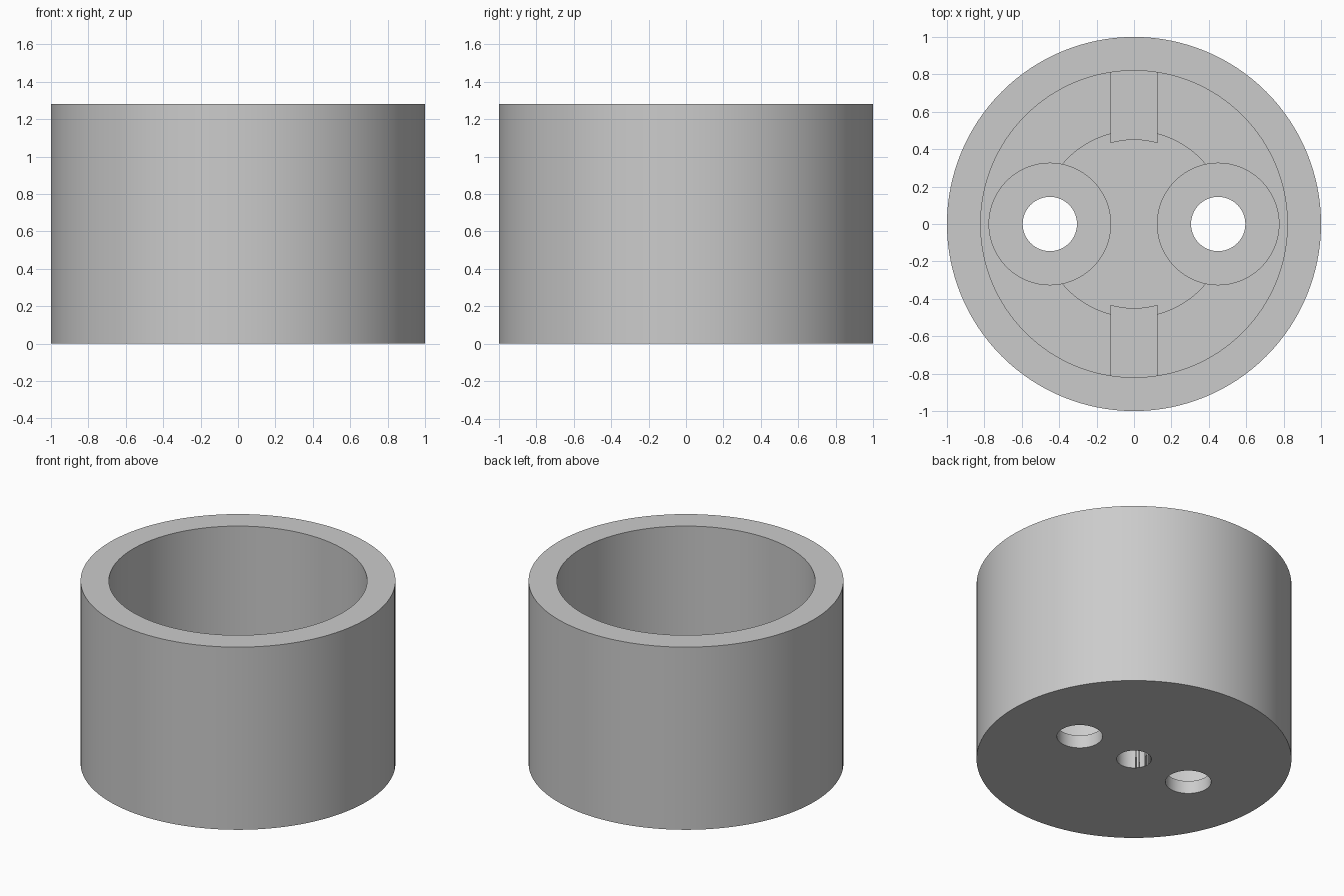
import bpy, bmesh, math

if "Cube" in bpy.data.objects:
    bpy.data.objects.remove(bpy.data.objects["Cube"])

SEG = 128
HEIGHT, R_OUT, R_IN = 1.28, 1.0, 0.82
FLOOR_Z, BOSS_Z, RIB_Z = 0.30, 0.36, 0.42

grey = bpy.data.materials.new("plain grey")
grey.diffuse_color = (0.6, 0.6, 0.6, 1)
grey.use_nodes = True
grey.node_tree.nodes["Principled BSDF"].inputs["Base Color"].default_value = grey.diffuse_color


def finish(name, bm):
    """Turn a bmesh into a grey object with clean normals."""
    bmesh.ops.recalc_face_normals(bm, faces=bm.faces)
    mesh = bpy.data.meshes.new(name)
    bm.to_mesh(mesh)
    bm.free()
    mesh.materials.append(grey)
    obj = bpy.data.objects.new(name, mesh)
    bpy.context.collection.objects.link(obj)
    return obj


def lathe(name, profile):
    """Revolve an (r, z) profile that starts and ends on the axis."""
    bm = bmesh.new()
    verts = [bm.verts.new((r, 0, z)) for r, z in profile]
    edges = [bm.edges.new(pair) for pair in zip(verts, verts[1:])]
    bmesh.ops.spin(bm, geom=verts + edges, cent=(0, 0, 0), axis=(0, 0, 1),
                   angle=math.tau, steps=SEG, use_merge=True)
    bmesh.ops.remove_doubles(bm, verts=bm.verts, dist=1e-5)
    return finish(name, bm)


# Cup with a thick floor and a low round boss in the middle
cup = lathe("cup_body", [(0, 0), (R_OUT, 0), (R_OUT, HEIGHT), (R_IN, HEIGHT),
                         (R_IN, FLOOR_Z), (0.5, FLOOR_Z), (0.5, BOSS_Z), (0, BOSS_Z)])

# Two counterbored through holes and a blind centre hole from below
bore = [(0, -0.1), (0.145, -0.1), (0.145, 0.09), (0.325, 0.09), (0.325, 0.6), (0, 0.6)]
cutters = [lathe("centre_hole_cutter", [(0, -0.1), (0.11, -0.1), (0.11, 0.22), (0, 0.22)])]
for side, x in (("left", -0.45), ("right", 0.45)):
    cutter = lathe(side + "_bore_cutter", bore)
    cutter.location.x = x
    cutters.append(cutter)
bpy.context.view_layer.update()
for cutter in cutters:
    cutter.hide_render = True
    bpy.context.view_layer.objects.active = cup
    mod = cup.modifiers.new("cut", 'BOOLEAN')
    mod.operation, mod.solver, mod.object = 'DIFFERENCE', 'EXACT', cutter
    bpy.ops.object.modifier_apply(modifier=mod.name)
    bpy.data.objects.remove(cutter)


# Radial ribs on the floor, with ends curved around the axis
def rib(name, sign):
    half, steps = 0.125, 8
    xs = [-half + 2 * half * i / steps for i in range(steps + 1)]
    outline = [(x, math.sqrt(0.45 ** 2 - x * x)) for x in xs]
    outline += [(x, math.sqrt((R_IN + 0.01) ** 2 - x * x)) for x in reversed(xs)]
    bm = bmesh.new()
    face = bm.faces.new([bm.verts.new((x, sign * y, FLOOR_Z - 0.02)) for x, y in outline])
    out = bmesh.ops.extrude_face_region(bm, geom=[face])["geom"]
    top = [v for v in out if isinstance(v, bmesh.types.BMVert)]
    bmesh.ops.translate(bm, verts=top, vec=(0, 0, RIB_Z - FLOOR_Z + 0.02))
    return finish(name, bm)


parts = [cup, rib("back_rib", 1), rib("front_rib", -1)]

# Smooth the round walls, keep the rims sharp
for obj in parts:
    bpy.ops.object.select_all(action='DESELECT')
    obj.select_set(True)
    bpy.context.view_layer.objects.active = obj
    bpy.ops.object.shade_smooth_by_angle(angle=math.radians(30))
